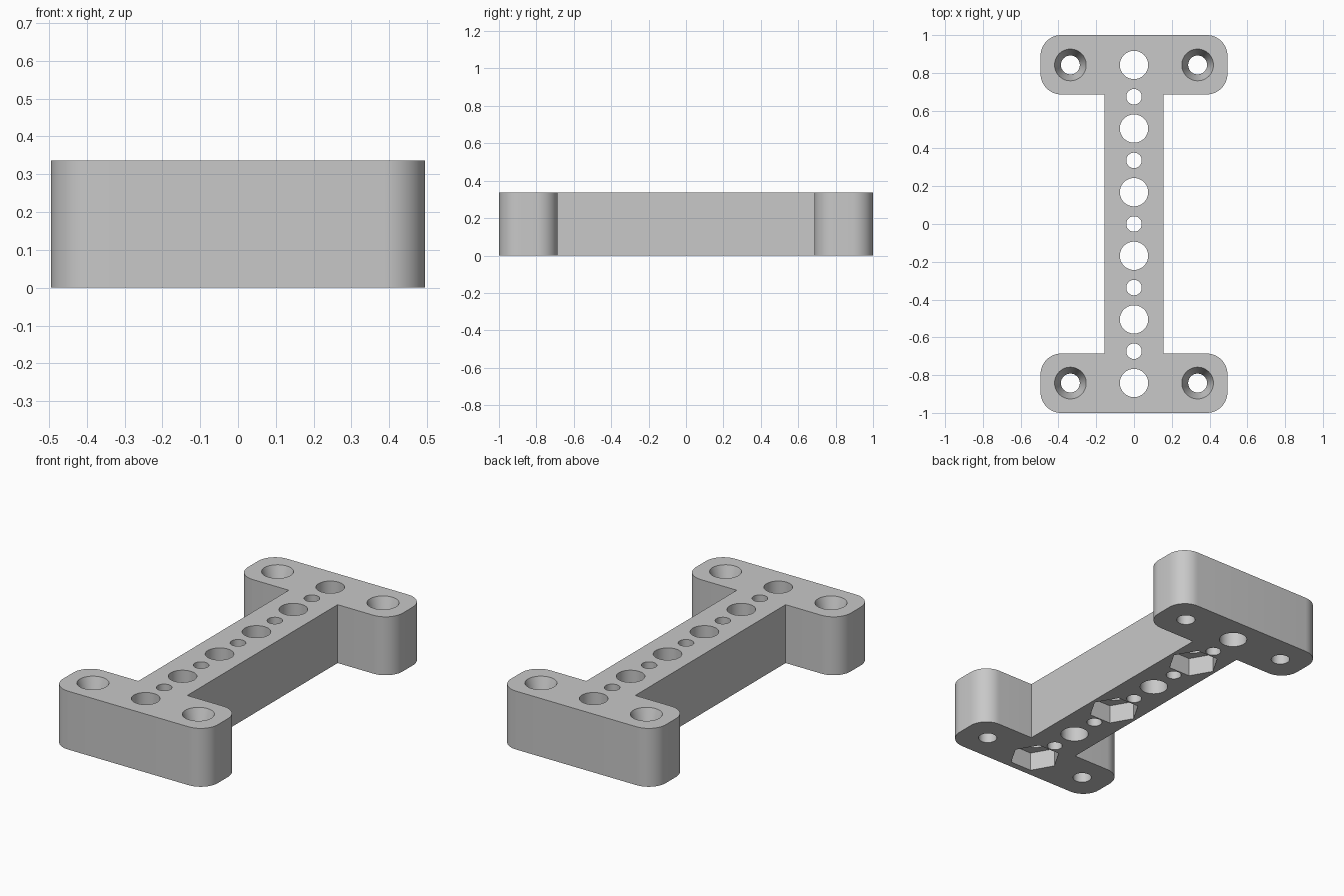
import bpy, bmesh, math
from mathutils import Matrix

cube = bpy.data.objects.get("Cube")
if cube:
    bpy.data.objects.remove(cube, do_unlink=True)

HEIGHT = 0.337
PITCH = 0.1684            # spacing of the holes along the web
HALF_W, HALF_L = 0.495, 1.0
WEB, FLANGE = 0.156, 0.686  # web half width, inner edge of the end flanges
CORNER = 0.11

grey = bpy.data.materials.new("plain grey")
grey.use_nodes = True
grey.diffuse_color = (0.58, 0.58, 0.58, 1)
grey.node_tree.nodes["Principled BSDF"].inputs["Base Color"].default_value = (0.58, 0.58, 0.58, 1)


def add_object(name, bm):
    mesh = bpy.data.meshes.new(name)
    bmesh.ops.recalc_face_normals(bm, faces=bm.faces)
    bm.to_mesh(mesh)
    bm.free()
    ob = bpy.data.objects.new(name, mesh)
    bpy.context.collection.objects.link(ob)
    return ob


def rounded_corner(cx, cy, start, steps=12):
    return [(cx + CORNER * math.cos(start + i / steps * math.pi / 2),
             cy + CORNER * math.sin(start + i / steps * math.pi / 2))
            for i in range(steps + 1)]


# I-shaped bracket body: one quarter outline, mirrored around
quarter = [(WEB, FLANGE)]
quarter += rounded_corner(HALF_W - CORNER, FLANGE + CORNER, -math.pi / 2)
quarter += rounded_corner(HALF_W - CORNER, HALF_L - CORNER, 0)
half = quarter + [(-x, y) for x, y in reversed(quarter)]
outline = half + [(-x, -y) for x, y in half]
bm = bmesh.new()
face = bm.faces.new([bm.verts.new((x, y, 0)) for x, y in outline])
ext = bmesh.ops.extrude_face_region(bm, geom=[face])
top = [v for v in ext["geom"] if isinstance(v, bmesh.types.BMVert)]
bmesh.ops.translate(bm, verts=top, vec=(0, 0, HEIGHT))
bracket = add_object("bracket", bm)
bracket.data.materials.append(grey)

cutters = []


def cut(name, x, y, z0, z1, r0, r1, sides=48):
    """Vertical cone or prism removed from the bracket."""
    bm = bmesh.new()
    bmesh.ops.create_cone(bm, cap_ends=True, segments=sides, radius1=r0, radius2=r1,
                          depth=z1 - z0, matrix=Matrix.Translation((x, y, (z0 + z1) / 2)))
    if sides == 6:  # points of the hexagon face sideways
        bmesh.ops.rotate(bm, verts=bm.verts, cent=(x, y, 0),
                         matrix=Matrix.Rotation(math.pi / 2, 3, "Z"))
    ob = add_object(name, bm)
    ob.data.materials.append(grey)
    ob.hide_render = True
    cutters.append(ob)
    mod = bracket.modifiers.new(name, "BOOLEAN")
    mod.operation, mod.solver, mod.object = "DIFFERENCE", "EXACT", ob


# Alternating large and small holes along the web
for i in range(-5, 6):
    r = 0.075 if i % 2 else 0.041
    cut("web_hole", 0, i * PITCH, -0.1, HEIGHT + 0.1, r, r)

# Hexagonal nut pockets underneath every other large hole
for i in (-5, -1, 3):
    cut("nut_pocket", 0, i * PITCH, -0.1, 0.108, 0.138, 0.138, 6)

# Countersunk screw holes in the flanges
for sx in (-1, 1):
    for sy in (-1, 1):
        x, y = sx * 2 * PITCH, sy * 5 * PITCH
        cut("screw_hole", x, y, -0.1, HEIGHT + 0.1, 0.05, 0.05)
        cut("countersink", x, y, HEIGHT - 0.1, HEIGHT + 0.01, 0.05, 0.0874)

# Bake the cuts and drop the cutters
depsgraph = bpy.context.evaluated_depsgraph_get()
baked = bpy.data.meshes.new_from_object(bracket.evaluated_get(depsgraph))
bracket.modifiers.clear()
bracket.data = baked
baked.materials.clear()
baked.materials.append(grey)
for f in baked.polygons:
    f.material_index = 0
for ob in cutters:
    bpy.data.objects.remove(ob, do_unlink=True)

bpy.ops.object.select_all(action="DESELECT")
bracket.select_set(True)
bpy.context.view_layer.objects.active = bracket
# Just above the facet angle, so that the sink rims stay crisp
bpy.ops.object.shade_smooth_by_angle(angle=math.radians(15))
